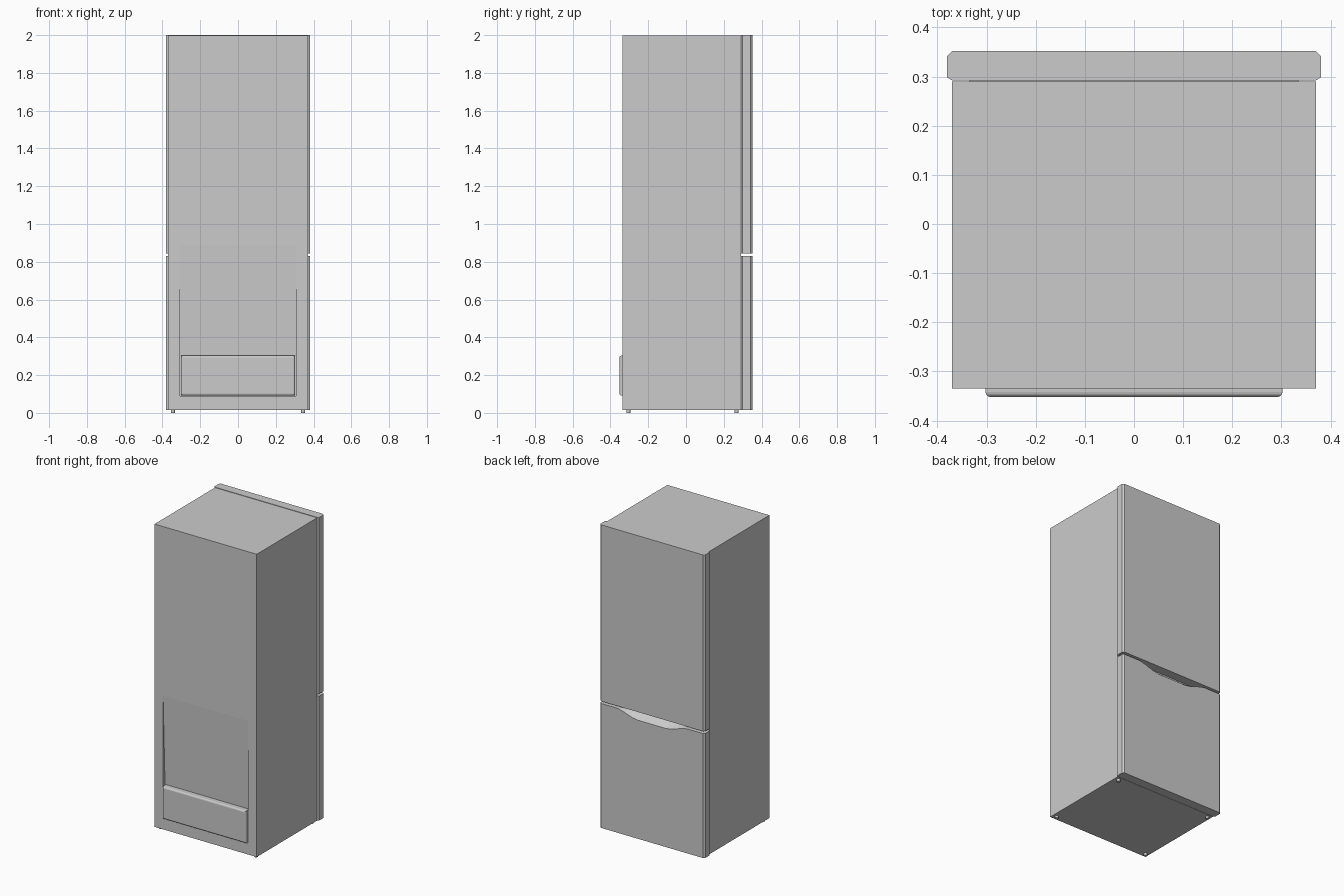
import bpy, bmesh, math

if "Cube" in bpy.data.objects:
    bpy.data.objects.remove(bpy.data.objects["Cube"])


def loft(name, ring_a, ring_b):
    """Closed solid between two matching rings of points."""
    bm = bmesh.new()
    a = [bm.verts.new(p) for p in ring_a]
    b = [bm.verts.new(p) for p in ring_b]
    n = len(a)
    bm.faces.new(a[::-1])
    bm.faces.new(b)
    for i in range(n):
        j = (i + 1) % n
        bm.faces.new((a[i], a[j], b[j], b[i]))
    bmesh.ops.recalc_face_normals(bm, faces=bm.faces)
    me = bpy.data.meshes.new(name)
    bm.to_mesh(me)
    bm.free()
    ob = bpy.data.objects.new(name, me)
    bpy.context.collection.objects.link(ob)
    return ob


def box(name, x, y0, y1, z0, z1):
    ring = [(-x, y0), (x, y0), (x, y1), (-x, y1)]
    return loft(name, [(*p, z0) for p in ring], [(*p, z1) for p in ring])


def cut(ob, cutter):
    bm = bmesh.new()
    bm.from_mesh(cutter.data)
    bmesh.ops.triangulate(bm, faces=bm.faces)
    bm.to_mesh(cutter.data)
    bm.free()
    cutter.hide_render = True
    mod = ob.modifiers.new("cut", 'BOOLEAN')
    mod.operation = 'DIFFERENCE'
    mod.solver = 'EXACT'
    mod.object = cutter
    bpy.context.view_layer.objects.active = ob
    bpy.ops.object.modifier_apply(modifier=mod.name)
    bpy.data.objects.remove(cutter, do_unlink=True)


# Cabinet, with a sloping recess in the rear wall
body = box("cabinet", 0.37, -0.335, 0.29, 0.015, 1.998)
slope = [(-0.345, 1.185), (-0.315, 0.30), (-0.315, 0.09), (-0.345, 0.09)]
cut(body, loft("recess_cutter", [(-0.308, *p) for p in slope],
               [(0.308, *p) for p in slope]))

# Compressor cover sitting in the recess, outer edges rounded
cover = box("compressor_cover", 0.302, -0.352, -0.31, 0.092, 0.303)
bm = bmesh.new()
bm.from_mesh(cover.data)
edges = [e for e in bm.edges if all(v.co.y < -0.35 for v in e.verts)]
bmesh.ops.bevel(bm, geom=edges, offset=0.01, segments=3, profile=0.5, affect='EDGES')
bm.to_mesh(cover.data)
bm.free()


# Doors with chamfered vertical edges, plus their gaskets
def door(name, z0, z1):
    x, c, y0, y1 = 0.38, 0.01, 0.292, 0.352
    half = [(x - c, y0), (x, y0 + c * 0.6), (x, y1 - c), (x - c, y1)]
    ring = half + [(-px, py) for px, py in half[::-1]]
    box(name + "_gasket", 0.335, 0.285, 0.296, z0 + 0.05, z1 - 0.05)
    return loft(name, [(*p, z0) for p in ring], [(*p, z1) for p in ring])


door("upper_door", 0.845, 2.0)
lower = door("lower_door", 0.015, 0.83)


# Hand grip scooped out of the lower door's top front edge
def dip(x):
    t = min(max((0.27 - abs(x)) / 0.17, 0), 1)
    return t * t * (3 - 2 * t)


xs = [-0.28 + 0.035 * i for i in range(17)]
front = [(x, 0.36, 0.8305 - 0.045 * dip(x)) for x in xs]
back = [(x, 0.297, 0.834) for x in xs]
ends = [(0.28, 0.9), (-0.28, 0.9)]
cut(lower, loft("grip_cutter", front + [(x, 0.36, z) for x, z in ends],
                back + [(x, 0.297, z) for x, z in ends]))

# Feet
for x in (-0.345, 0.345):
    for y in (-0.305, 0.268):
        bpy.ops.mesh.primitive_cylinder_add(vertices=16, radius=0.011, depth=0.02,
                                            location=(x, y, 0.01))
        bpy.context.object.name = "foot"
        bpy.ops.object.shade_smooth_by_angle(angle=math.radians(35))
